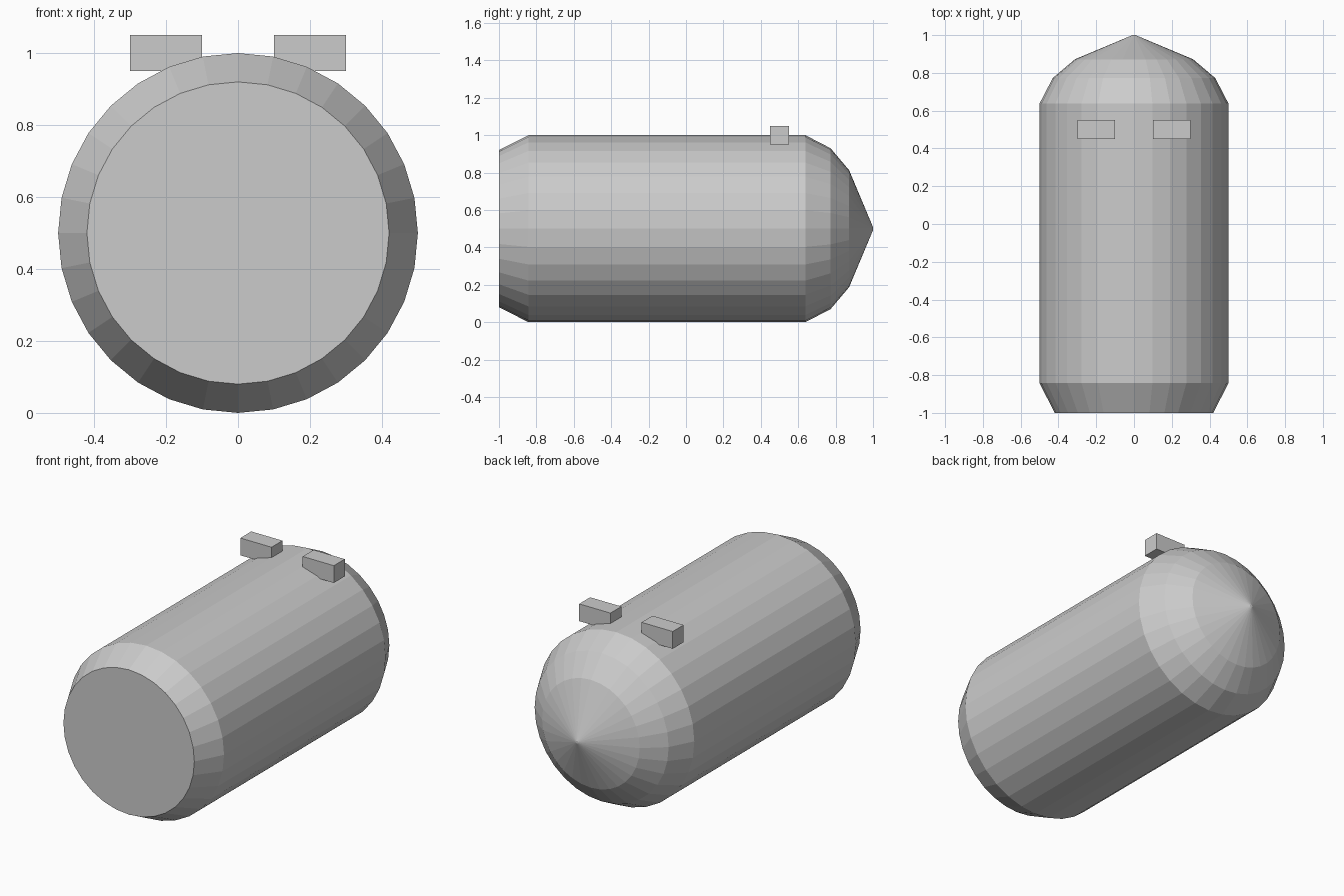
import bpy, bmesh
from math import sin, cos, tau

if "Cube" in bpy.data.objects:
    bpy.data.objects.remove(bpy.data.objects["Cube"])

SIDES = 32


def add_object(name, bm):
    bmesh.ops.recalc_face_normals(bm, faces=bm.faces)
    mesh = bpy.data.meshes.new(name)
    bm.to_mesh(mesh)
    bm.free()
    obj = bpy.data.objects.new(name, mesh)
    bpy.context.collection.objects.link(obj)
    return obj


# Body: round profile (y, radius) along the y axis, capped at both ends
profile = [(-1, 0.42), (-0.842, 0.5), (0.638, 0.5),
           (0.773, 0.43), (0.872, 0.313), (1, 0.008)]
bm = bmesh.new()
rings = [[bm.verts.new((r * sin(tau * i / SIDES), y, 0.5 + r * cos(tau * i / SIDES)))
          for i in range(SIDES)] for y, r in profile]
for a, b in zip(rings, rings[1:]):
    for i in range(SIDES):
        j = (i + 1) % SIDES
        bm.faces.new((a[i], a[j], b[j], b[i]))
bm.faces.new(rings[0])
bm.faces.new(rings[-1])
add_object("body", bm)

# Mounting lugs: two small blocks on top
for side, sx in (("left", -1), ("right", 1)):
    bm = bmesh.new()
    bmesh.ops.create_cube(bm, size=1)
    bmesh.ops.scale(bm, vec=(0.2, 0.1, 0.1), verts=bm.verts)
    bmesh.ops.translate(bm, vec=(sx * 0.2, 0.5, 1.0), verts=bm.verts)
    add_object(side + "_lug", bm)
